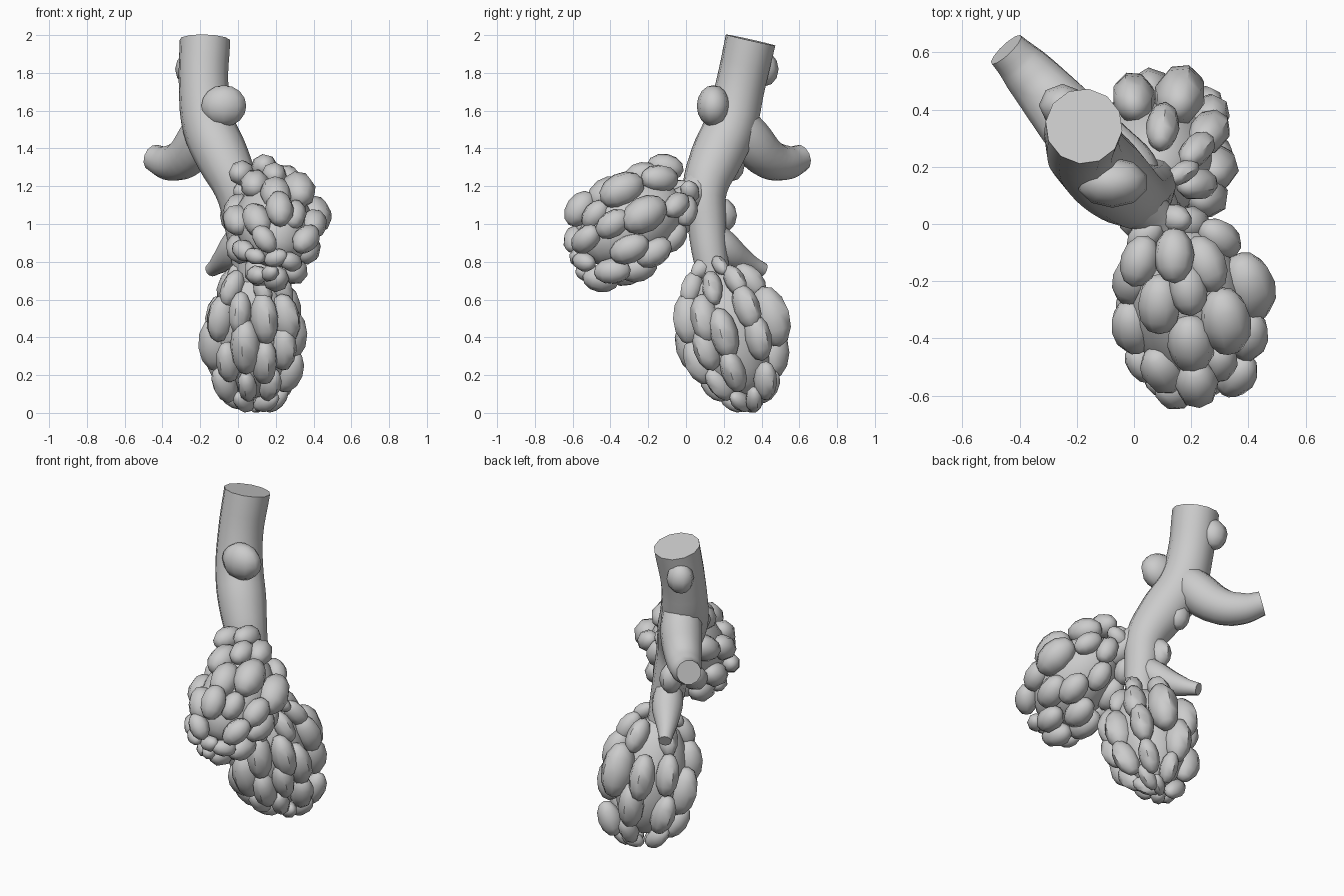
import bpy, math
from mathutils import Vector, Matrix

if "Cube" in bpy.data.objects:
    bpy.data.objects.remove(bpy.data.objects["Cube"], do_unlink=True)

# Single plain grey
grey = bpy.data.materials.new("plain grey")
grey.use_nodes = True
GREY = (0.6, 0.6, 0.6, 1)
grey.diffuse_color = GREY
grey.node_tree.nodes["Principled BSDF"].inputs["Base Color"].default_value = GREY


def select_only(obj):
    bpy.ops.object.select_all(action='DESELECT')
    obj.select_set(True)
    bpy.context.view_layer.objects.active = obj


def finish(obj, name):
    obj.name = name
    obj.data.name = name
    obj.data.materials.clear()
    obj.data.materials.append(grey)
    select_only(obj)
    bpy.ops.object.shade_smooth_by_angle(angle=math.radians(50))
    return obj


def tube(name, points):
    """Smooth tapered tube through (x, y, z, radius) points, capped."""
    curve = bpy.data.curves.new(name, 'CURVE')
    curve.dimensions = '3D'
    curve.bevel_depth = 1
    curve.bevel_resolution = 4
    curve.resolution_u = 4
    curve.use_fill_caps = True
    spline = curve.splines.new('BEZIER')
    spline.radius_interpolation = 'CARDINAL'
    spline.bezier_points.add(len(points) - 1)
    for bp, (x, y, z, r) in zip(spline.bezier_points, points):
        bp.co = (x, y, z)
        bp.radius = r
        bp.handle_left_type = bp.handle_right_type = 'AUTO'
    obj = bpy.data.objects.new(name, curve)
    bpy.context.collection.objects.link(obj)
    select_only(obj)
    bpy.ops.object.convert(target='MESH')
    return finish(bpy.context.object, name)


def ball(name, centre, size, rotation=Matrix.Identity(3), segments=8, rings=6):
    """Ellipsoid with half sizes along the columns of rotation."""
    bpy.ops.mesh.primitive_uv_sphere_add(segments=segments, ring_count=rings, radius=1)
    obj = bpy.context.object
    shape = Matrix.Translation(centre) @ rotation.to_4x4() @ Matrix.Diagonal((*size, 1))
    obj.data.transform(shape)
    return finish(obj, name)


def cluster(name, centre, axis, core, bulb, bulbs):
    """Egg-shaped core carrying bulbs (x, y, z, scale) stretched along its length."""
    centre, axis = Vector(centre), Vector(axis).normalized()
    side = (Vector((1, 0, 0)) - axis * axis.x).normalized()
    frame = Matrix((side, axis.cross(side), axis)).transposed()
    parts = [ball(name, centre, core, frame, 16, 10)]
    for x, y, z, scale in bulbs:
        spot = Vector((x, y, z))
        local = frame.transposed() @ (spot - centre)
        normal = frame @ Vector([v / c ** 2 for v, c in zip(local, core)])
        normal.normalize()
        along = (axis - normal * axis.dot(normal)).normalized()
        turn = Matrix((normal, along.cross(normal), along)).transposed()
        parts.append(ball(name + "_bulb", spot, [b * scale for b in bulb], turn))
    select_only(parts[0])
    for p in parts:
        p.select_set(True)
    bpy.ops.object.join()


# Trunk and its branches
tube("trunk", [(-.175, .342, 1.974, .135), (-.182, .285, 1.72, .132), (-.155, .235, 1.52, .14),
               (-.08, .16, 1.35, .14), (-.005, .1, 1.18, .118), (.03, .11, 1, .103),
               (.055, .13, .82, .092), (.07, .17, .62, .08)])
tube("large_branch", [(-.14, .22, 1.62, .09), (-.19, .32, 1.47, .12), (-.29, .44, 1.345, .108),
                      (-.38, .54, 1.325, .09), (-.447, .61, 1.35, .072)])
tube("small_branch", [(.03, .12, .98, .07), (-.01, .2, .875, .09), (-.085, .315, .8, .06),
                      (-.14, .41, .757, .037)])
tube("cluster_stem", [(0, .08, 1.22, .08), (.08, 0, 1.13, .08), (.14, -.12, 1.08, .08)])

# Single buds on the trunk
ball("front_bud", (-.075, .145, 1.625), (.125, .088, .11), segments=10, rings=8)
ball("back_bud", (-.25, .415, 1.82), (.083, .075, .092))
ball("middle_bud", (-.125, .24, 1.31), (.075, .07, .085))
ball("lower_bud", (-.03, .185, 1.045), (.065, .085, .095))

# Bulb clusters, upper side first, then flanks, underside, tip and neck
cluster("front_cluster", (.19, -.29, 1.0), (.1, -.84, -.5), (.205, .205, .3), (.08, .08, .11), [
    (.09, -.28, 1.21, 1), (.2, -.42, 1.16, 1.05), (.32, -.34, 1.18, 1.15), (.4, -.22, 1.05, 1.2),
    (.14, -.11, 1.3, .9), (.25, -.14, 1.24, .95), (.02, -.13, 1.27, .85), (.19, -.23, 1.26, .85),
    (.36, -.53, .92, .85), (.22, -.56, 1.08, .95), (.1, -.51, 1.02, .95), (.14, -.59, .92, .75),
    (-.005, -.36, 1.02, .95), (0, -.19, 1.08, .95), (.4, -.39, 1.0, .9), (.3, -.05, 1.1, .8),
    (.36, -.3, .87, 1), (.31, -.17, .85, .95), (.3, -.39, .75, .9), (.2, -.45, .71, .9),
    (.01, -.3, .87, .95), (.05, -.15, .9, .95), (.11, -.31, .75, 1), (.2, -.25, .77, .95),
    (.1, -.47, .73, .65), (.17, -.53, .74, .55), (.2, -.57, .82, .6), (.03, -.49, .86, .7),
    (.09, -.56, .83, .55), (.28, -.54, .8, .65), (.05, -.03, 1.0, .75), (.2, -.07, .93, .85),
    (.2, 0, 1.07, .8), (.14, .02, 1.17, .65), (.04, -.04, 1.18, .7), (.3, -.48, 1.05, .8)])
cluster("lower_cluster", (.08, .235, .42), (.02, .25, -.96), (.205, .205, .35), (.08, .07, .128), [
    (.01, .02, .53, .9), (.14, .015, .5, 1.1), (.04, .04, .35, 1.2), (.14, .07, .27, 1),
    (-.09, .1, .5, 1), (-.12, .21, .36, 1.15), (-.05, .1, .27, .9), (.25, .1, .5, 1.05),
    (.28, .2, .42, 1.1), (.24, .11, .34, .95), (.27, .25, .22, .95), (.26, .32, .56, 1),
    (.26, .38, .4, 1), (.24, .42, .17, .85), (.16, .45, .51, 1.3), (0, .44, .5, 1.1),
    (-.1, .33, .5, 1), (-.09, .36, .26, 1), (.06, .46, .32, 1.1), (.1, .43, .14, .75),
    (-.07, .2, .15, .85), (.05, .15, .14, .75), (.17, .18, .15, .8), (-.03, .33, .09, .7),
    (.15, .29, .06, .65), (.03, .25, .06, .65), (.13, .03, .66, .75), (-.03, .07, .66, .8),
    (.22, .14, .66, .8), (.22, .26, .7, .75), (.1, .34, .7, .85), (-.04, .24, .68, .85),
    (.1, .09, .77, .65), (.01, .12, .76, .6), (.17, .18, .78, .55), (.2, .36, .07, .65),
    (.12, .36, .05, .55)])
